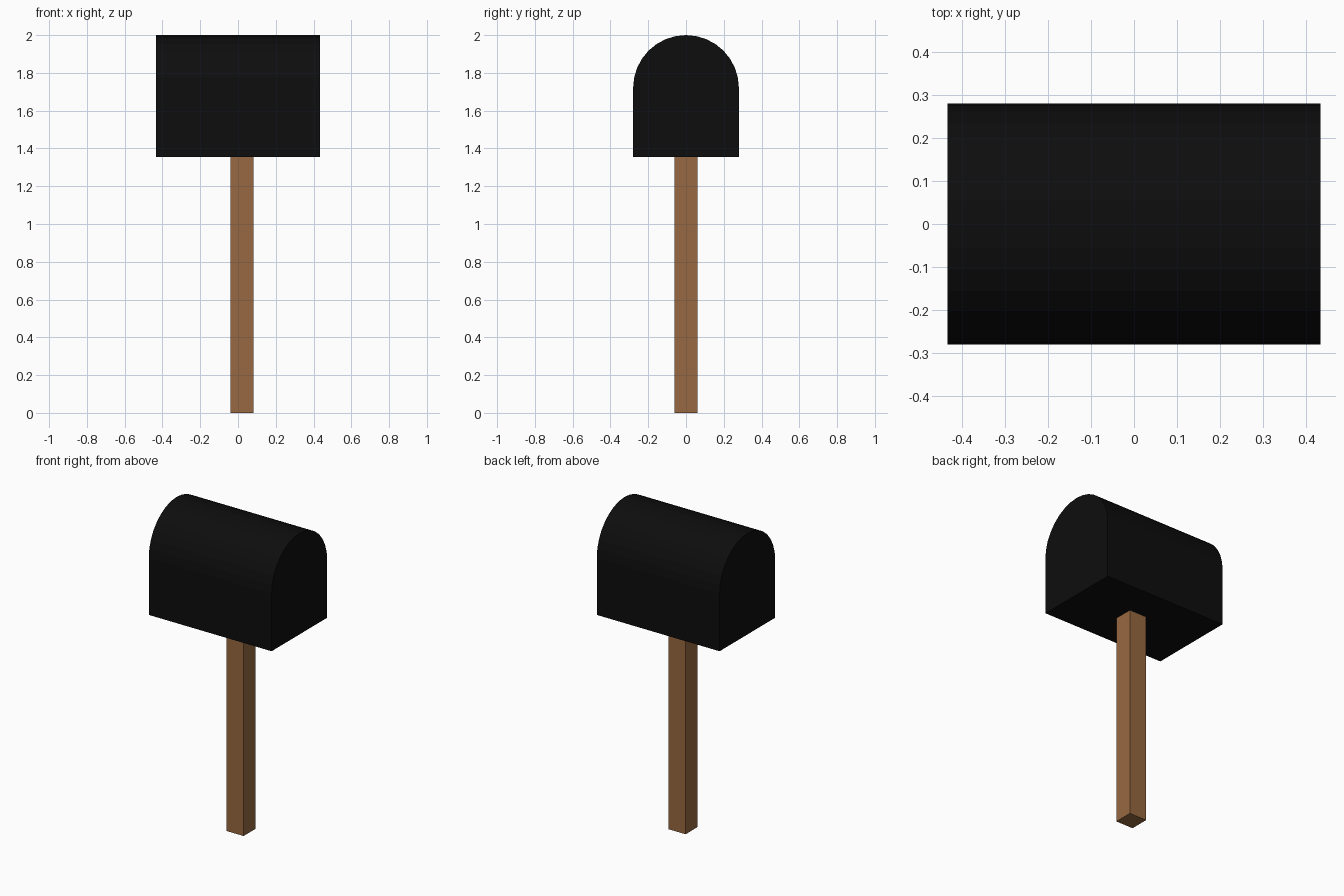
import bpy
import bmesh
import math

if "Cube" in bpy.data.objects:
    bpy.data.objects.remove(bpy.data.objects["Cube"])


def make_object(name, bm, color):
    bmesh.ops.recalc_face_normals(bm, faces=bm.faces)
    mesh = bpy.data.meshes.new(name)
    bm.to_mesh(mesh)
    bm.free()
    mat = bpy.data.materials.new(name + "_paint")
    mat.diffuse_color = color
    mat.use_nodes = True
    mat.node_tree.nodes["Principled BSDF"].inputs["Base Color"].default_value = mat.diffuse_color
    mesh.materials.append(mat)
    obj = bpy.data.objects.new(name, mesh)
    bpy.context.collection.objects.link(obj)
    return obj


# Mailbox body: arched profile extruded along x
HALF_LEN, RADIUS, BOTTOM, TOP, SEGMENTS = 0.433, 0.28, 1.355, 2.0, 16
profile = [(-RADIUS, BOTTOM), (RADIUS, BOTTOM)]
for i in range(SEGMENTS + 1):
    a = math.pi * i / SEGMENTS
    profile.append((RADIUS * math.cos(a), TOP - RADIUS + RADIUS * math.sin(a)))

bm = bmesh.new()
end = bm.faces.new([bm.verts.new((-HALF_LEN, y, z)) for y, z in profile])
ext = bmesh.ops.extrude_face_region(bm, geom=[end], use_keep_orig=True)
moved = [v for v in ext["geom"] if isinstance(v, bmesh.types.BMVert)]
bmesh.ops.translate(bm, verts=moved, vec=(2 * HALF_LEN, 0, 0))
make_object("mailbox_body", bm, (0.004, 0.004, 0.004, 1))

# Square wooden post, slightly off centre
bm = bmesh.new()
bmesh.ops.create_cube(bm, size=1)
bmesh.ops.scale(bm, verts=bm.verts, vec=(0.122, 0.122, BOTTOM))
bmesh.ops.translate(bm, verts=bm.verts, vec=(0.021, 0, BOTTOM / 2))
make_object("post", bm, (0.31, 0.14, 0.052, 1))
